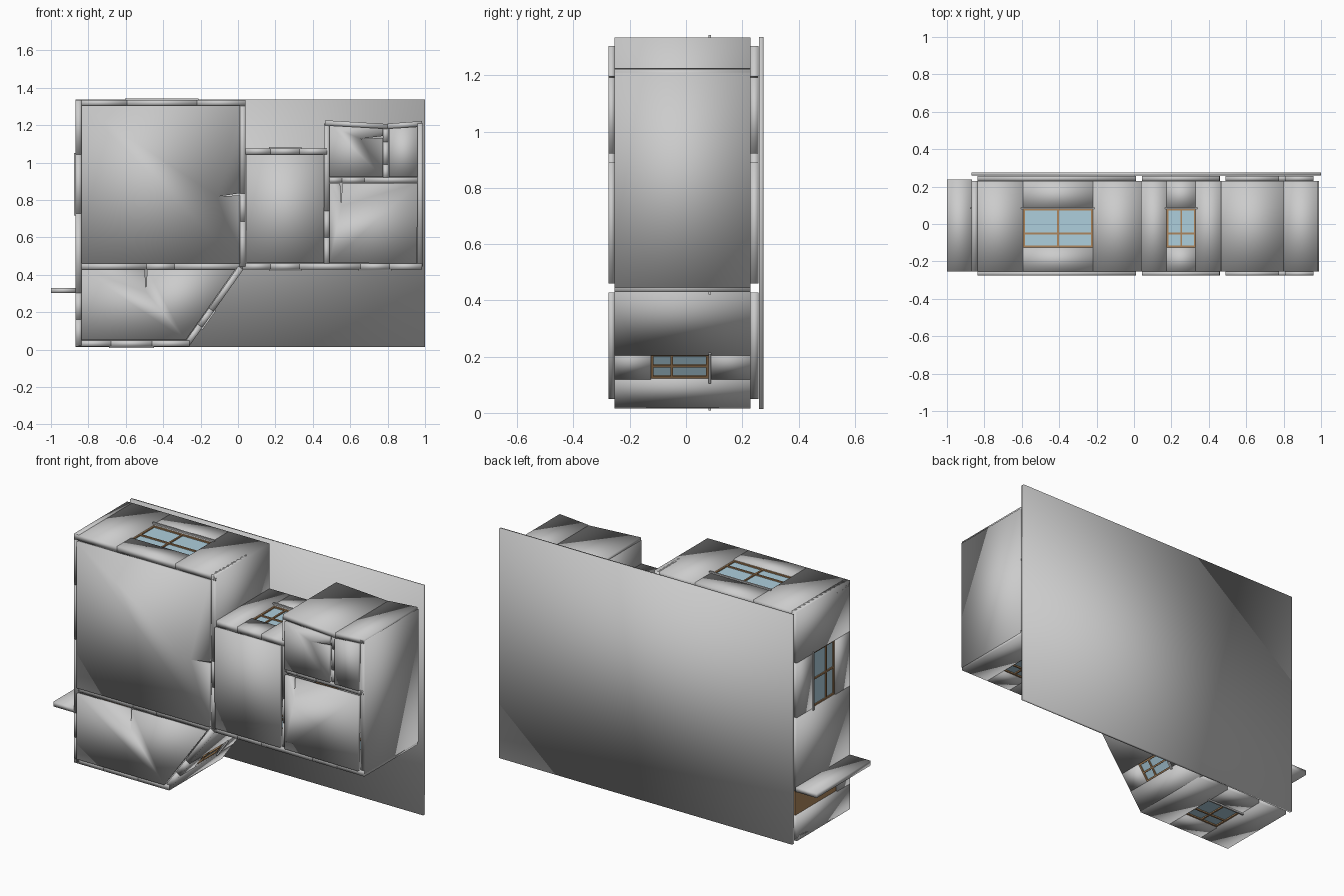
import bpy, bmesh
from mathutils import Vector

if "Cube" in bpy.data.objects:
    bpy.data.objects.remove(bpy.data.objects["Cube"])

CEIL, FLOOR = -0.255, 0.23      # wall extent in y (plan lies in x-z)
WIN_TOP, SILL = -0.125, 0.08    # window extent in y
DOOR_TOP = -0.14
T = 0.032                       # wall thickness


def material(name, rgb):
    m = bpy.data.materials.new(name)
    m.diffuse_color = (*rgb, 1)
    m.use_nodes = True
    m.node_tree.nodes["Principled BSDF"].inputs["Base Color"].default_value = m.diffuse_color
    return m


WOOD = material("wood", (0.42, 0.24, 0.11))
GLASS = material("glass", (0.42, 0.62, 0.72))


def prism(name, pts, y0, y1, mat=None, smooth=False):
    """Extrude an x-z outline from y0 to y1."""
    bm = bmesh.new()
    face = bm.faces.new([bm.verts.new((x, y0, z)) for x, z in pts])
    ext = bmesh.ops.extrude_face_region(bm, geom=[face])
    verts = [g for g in ext["geom"] if isinstance(g, bmesh.types.BMVert)]
    bmesh.ops.translate(bm, verts=verts, vec=(0, y1 - y0, 0))
    bmesh.ops.recalc_face_normals(bm, faces=bm.faces)
    for f in bm.faces:
        f.smooth = smooth
    me = bpy.data.meshes.new(name)
    bm.to_mesh(me)
    bm.free()
    ob = bpy.data.objects.new(name, me)
    bpy.context.collection.objects.link(ob)
    if mat:
        me.materials.append(mat)
    return ob


def wall(name, p0, p1, openings=(), thick=T):
    """Wall from p0 to p1, outside on the left; openings are (kind, start, end)."""
    a, b = Vector(p0), Vector(p1)
    u = (b - a).normalized()
    n = Vector((-u.y, u.x))

    def block(part, s, e, d0, d1, y0, y1, mat=None, smooth=False):
        pts = [a + u * s + n * d0, a + u * e + n * d0,
               a + u * e + n * d1, a + u * s + n * d1]
        prism(name + "_" + part, pts, y0, y1, mat, smooth)

    h, pos = thick / 2, 0.0
    for kind, s, e in openings:
        block("pier", pos, s, -h, h, CEIL, FLOOR, smooth=True)
        pos = e
        if kind == "door":
            block("header", s, e, -h, h, CEIL, DOOR_TOP, smooth=True)
            block("door_leaf", s, e, -0.006, 0.006, DOOR_TOP, FLOOR, WOOD)
            continue
        block("header", s, e, -h, h, CEIL, WIN_TOP, smooth=True)
        block("parapet", s, e, -h, h, SILL, FLOOR, smooth=True)
        block("glass", s, e, -0.002, 0.002, WIN_TOP, SILL, GLASS)
        # frame: jambs, mullion, head, transom, foot
        w, f, mid = 0.009, 0.009, (s + e) / 2
        for c in (s + w / 2, mid, e - w / 2):
            block("frame", c - w / 2, c + w / 2, -f, f, WIN_TOP, SILL, WOOD)
        for y in (WIN_TOP, SILL - 0.14, SILL - w):
            if y == SILL - 0.14:
                y = 0.01 - 0.065
            block("rail", s, e, -f, f, y, y + w, WOOD)
        block("sill", s - 0.01, e + 0.01, 0, h + 0.008, SILL, SILL + 0.009)
    block("pier", pos, (b - a).length, -h, h, CEIL, FLOOR, smooth=True)


# Ground plate behind everything
prism("ground_plate", [(-.87, .013), (1, .013), (1, 1.336), (-.87, 1.336)],
      0.259, 0.275, smooth=True)

# Outer walls
wall("left_wall", (-.852, .022), (-.852, 1.335),
     [("door", .14, .28), ("window", .705, 1.02)])
wall("large_room_top_wall", (-.868, 1.319), (.04, 1.319), [("window", .275, .648)])
wall("large_room_right_wall", (.025, 1.335), (.025, .445), [("door", .5, .65)])
wall("bottom_wall", (-.26, .032), (-.868, .032), [("window", .2, .42)])
wall("slanted_wall", (.015, .437), (-.275, .026), [("window", .274, .379)])
wall("middle_top_wall", (.04, 1.06), (.475, 1.06), [("window", .135, .29)])
wall("right_bottom_wall", (.985, .445), (.025, .445),
     [("window", .175, .33), ("window", .655, .81)])
wall("right_wall", (.975, 1.21), (.975, .445), thick=.028)
wall("upper_top_wall", (.465, 1.212), (.80, 1.192), thick=.028)
wall("corner_top_wall", (.80, 1.194), (.985, 1.208), thick=.028)

# Inner walls
wall("hall_wall", (-.85, .445), (.025, .445), [("door", .36, .51)])
wall("middle_divider", (.475, .45), (.475, 1.21), [("door", .15, .29)], thick=.028)
wall("upper_floor_divider", (.475, .907), (.985, .907), [("door", .08, .2)], thick=.028)
wall("small_divider", (.79, .91), (.79, 1.195), [("door", .08, .2)], thick=.028)

# Wall stub beside the entrance
prism("entrance_stub", [(-1, .303), (-.866, .303), (-.866, .33), (-1, .33)],
      CEIL, 0.238, smooth=True)

# Ceiling and floor panels per room, with the thin slots at open doors
rooms = {
    "large_room": [(-.837, .46), (.01, .46), (.01, .825), (-.11, .818),
                   (.01, .836), (.01, 1.304), (-.837, 1.304)],
    "entry_room": [(-.837, .05), (-.28, .05), (-.015, .428), (-.486, .428),
                   (-.492, .31), (-.498, .428), (-.837, .428)],
    "middle_room": [(.045, .463), (.46, .463), (.457, 1.044), (.042, 1.044)],
    "right_room": [(.49, .463), (.957, .46), (.96, .89), (.556, .888),
                   (.553, .77), (.546, .888), (.49, .888)],
    "upper_room": [(.49, .923), (.775, .923), (.775, 1.132), (.655, 1.127),
                   (.775, 1.142), (.775, 1.182), (.49, 1.198)],
    "corner_room": [(.808, .923), (.96, .923), (.96, 1.192), (.808, 1.182)],
}
for room, pts in rooms.items():
    prism(room + "_ceiling", pts, -0.275, CEIL, smooth=True)
    prism(room + "_floor", pts, FLOOR, 0.257, smooth=True)
